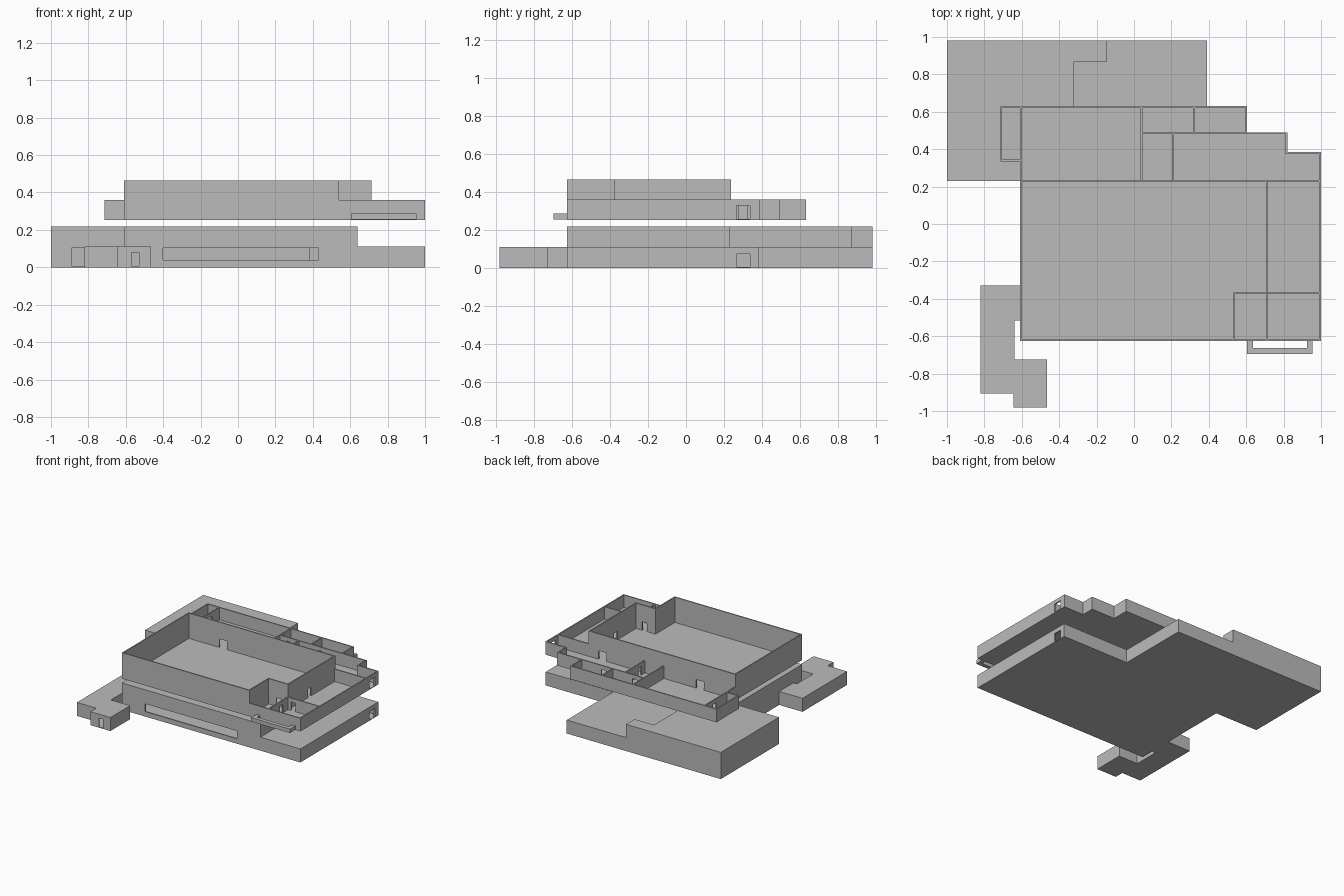
import bpy, bmesh
from mathutils import Vector

if "Cube" in bpy.data.objects:
    bpy.data.objects.remove(bpy.data.objects["Cube"])

grey = bpy.data.materials.new("plain_grey")
grey.diffuse_color = (0.5, 0.5, 0.5, 1)
grey.use_nodes = True
grey.node_tree.nodes["Principled BSDF"].inputs["Base Color"].default_value = grey.diffuse_color
T = 0.01                      # wall thickness


def finish(name, bm):
    bmesh.ops.recalc_face_normals(bm, faces=bm.faces)
    me = bpy.data.meshes.new(name)
    bm.to_mesh(me)
    bm.free()
    me.materials.append(grey)
    ob = bpy.data.objects.new(name, me)
    bpy.context.collection.objects.link(ob)
    return ob


def add_box(bm, x0, x1, y0, y1, z0, z1):
    vs = bmesh.ops.create_cube(bm, size=1)["verts"]
    for v in vs:
        v.co = ((x0 + x1) / 2 + v.co.x * (x1 - x0),
                (y0 + y1) / 2 + v.co.y * (y1 - y0),
                (z0 + z1) / 2 + v.co.z * (z1 - z0))


def prism(name, pts, z0, z1):
    bm = bmesh.new()
    f = bm.faces.new([bm.verts.new((x, y, z0)) for x, y in pts])
    r = bmesh.ops.extrude_face_region(bm, geom=[f])
    for v in r["geom"]:
        if isinstance(v, bmesh.types.BMVert):
            v.co.z = z1
    return finish(name, bm)


def inset(pts, t):
    """Move a counter-clockwise right-angled outline inwards."""
    out, P = [], [Vector(p) for p in pts]
    for i, p in enumerate(P):
        a = (p - P[i - 1]).normalized()
        b = (P[(i + 1) % len(P)] - p).normalized()
        out.append(p + t * (Vector((-a.y, a.x)) + Vector((-b.y, b.x))))
    return [tuple(p) for p in out]


def cut(ob, cutter):
    m = ob.modifiers.new("cut", "BOOLEAN")
    m.operation, m.solver, m.object = "DIFFERENCE", "EXACT", cutter
    dg = bpy.context.evaluated_depsgraph_get()
    me = bpy.data.meshes.new_from_object(ob.evaluated_get(dg))
    ob.modifiers.clear()
    ob.data = me
    bpy.data.objects.remove(cutter)


def wall(bm, a, b, z0, z1, doors=()):
    """Axis-aligned wall from a to b; doors are (centre, width) along it."""
    ax = 0 if a[1] == b[1] else 1
    s, e = sorted((a[ax], b[ax]))
    c = a[1 - ax]

    def piece(p, q, za, zb):
        lim = (p, q, c - T / 2, c + T / 2) if ax == 0 else (c - T / 2, c + T / 2, p, q)
        add_box(bm, *lim, za, zb)
    pos = s - T / 2
    for d, w in sorted(doors):
        piece(pos, d - w / 2, z0, z1)
        piece(d - w / 2, d + w / 2, z0 + 0.073, z1)
        pos = d + w / 2
    piece(pos, e + T / 2, z0, z1)


# ground storey: hollow shell with window strip and doors
ground = [(1, -.625), (1, .38), (.39, .38), (.39, .98), (-1, .98), (-1, .23),
          (-.61, .23), (-.61, -.33), (-.82, -.33), (-.82, -.905), (-.645, -.905),
          (-.645, -.98), (-.465, -.98), (-.465, -.725), (-.64, -.725),
          (-.64, -.515), (-.61, -.515), (-.61, -.625)]
base = prism("ground_storey", ground, 0, .11)
cut(base, prism("cavity", inset(ground, T), .006, .104))
for lim in [(-.40, .43, -.66, -.605, .04, .104),     # window strip
            (.97, 1.03, .265, .335, .006, .073),     # side door
            (-.57, -.53, -1.01, -.96, .006, .078),   # wing door
            (-.89, -.63, .2, .25, .006, .104)]:      # annex opening
    bm = bmesh.new()
    add_box(bm, *lim)
    cut(base, finish("opening", bm))

# raised roof volumes over the hall and annex
prism("raised_block", [(-.61, -.625), (.64, -.625), (.64, .23), (-.32, .23),
      (-.32, .87), (-.145, .87), (-.145, .98), (-1, .98), (-1, .23), (-.61, .23)],
      .11, .218)

# upper storey floor slab
Z0, ZL, ZH = .255, .36, .465
plan = [(.995, -.62), (.995, .38), (.815, .38), (.815, .485), (.6, .485), (.6, .625),
        (-.71, .625), (-.71, .34), (-.605, .34), (-.605, -.62)]
prism("upper_floor", inset(plan, -T / 2), Z0 - .002, Z0 + .004)

# tall hall walls with the cut-out corner
hall = bmesh.new()
W = .042
for a, b, d in [((-.605, -.62), (.535, -.62), []),
                ((.535, -.62), (.535, -.37), []),
                ((.535, -.37), (.71, -.37), [(.63, W)]),
                ((.71, -.37), (.71, .23), [(-.1, W)]),
                ((-.605, .23), (.71, .23), [(-.29, .07), (.59, .07)]),
                ((-.605, -.62), (-.605, .23), [])]:
    wall(hall, a, b, Z0, ZH, d)
finish("hall_walls", hall)

# low outer walls
outer = bmesh.new()
wall(outer, (.535, -.62), (.995, -.62), Z0, ZL)
for a, b in zip(plan, plan[1:-1]):
    wall(outer, a, b, Z0, ZL, [(.3, .07)] if a[0] == b[0] == .995 else [])
finish("low_outer_walls", outer)

# low partitions
part = bmesh.new()
for a, b, d in [((.71, -.62), (.71, -.37), [(-.46, W)]),
                ((.71, -.37), (.995, -.37), [(.76, W)]),
                ((.71, .23), (.995, .23), []),
                ((-.605, .23), (-.605, .625), [(.5, W)]),
                ((.04, .23), (.04, .625), []),
                ((.04, .485), (.6, .485), [(.12, W), (.4, W)]),
                ((.32, .485), (.32, .625), []),
                ((.21, .23), (.21, .485), [(.3, W)])]:
    wall(part, a, b, Z0, ZL, d)
finish("partitions", part)

# front balcony frame
balcony = [(.605, -.695), (.955, -.695), (.955, -.625), (.925, -.625),
           (.925, -.663), (.635, -.663), (.635, -.625), (.605, -.625)]
prism("balcony_frame", balcony, Z0, .287)
